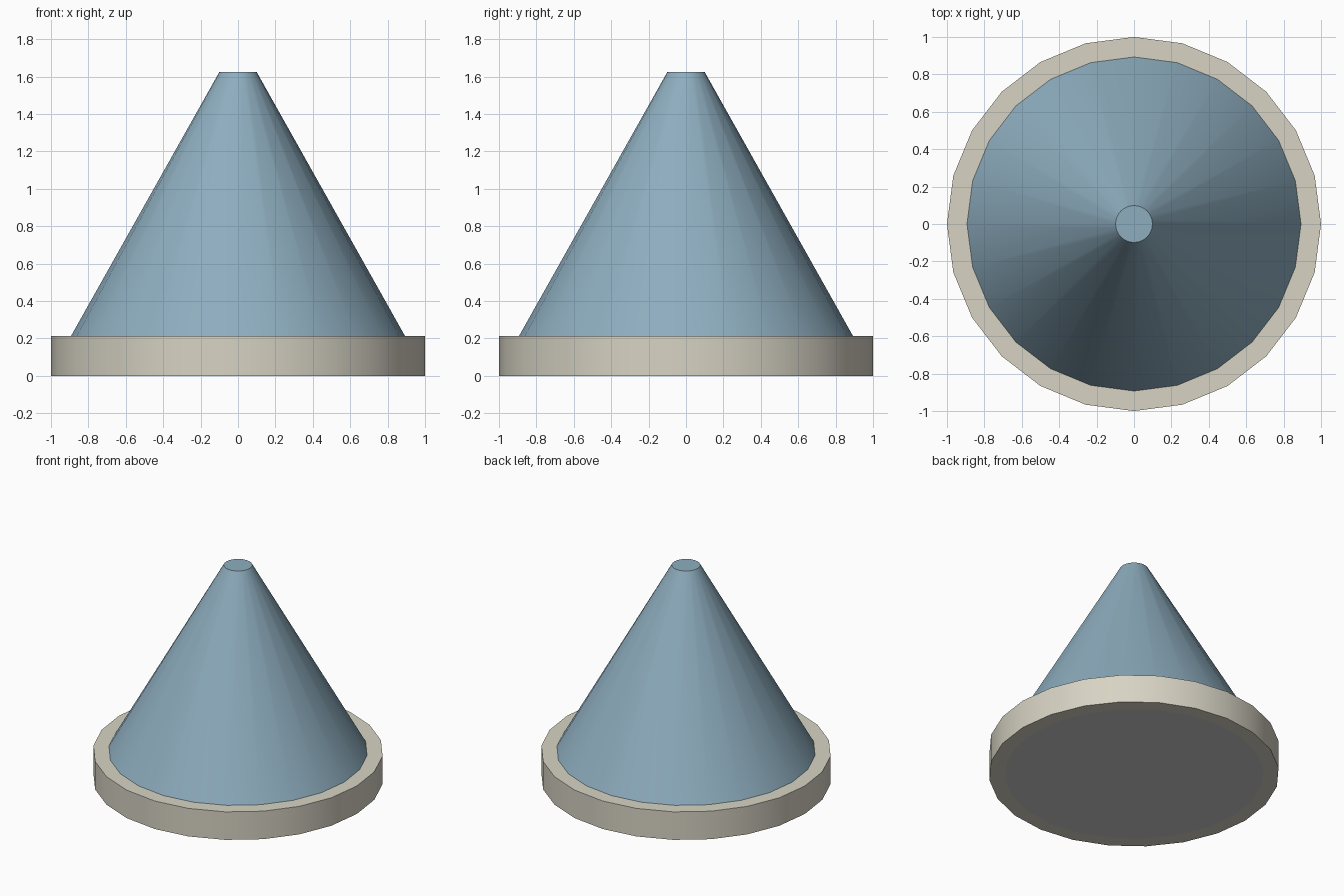
import bpy, bmesh
from math import cos, sin, pi, radians

if "Cube" in bpy.data.objects:
    bpy.data.objects.remove(bpy.data.objects["Cube"])

SIDES = 24


def material(name, rgb):
    m = bpy.data.materials.new(name)
    m.diffuse_color = (*rgb, 1)
    m.use_nodes = True
    m.node_tree.nodes["Principled BSDF"].inputs["Base Color"].default_value = m.diffuse_color
    return m


def revolve(name, profile, mat=None, cap_first=False, cap_last=False):
    """Spin (radius, z) points, listed bottom to top on the outside, about z."""
    bm = bmesh.new()
    rings = [[bm.verts.new((r * cos(2 * pi * i / SIDES), r * sin(2 * pi * i / SIDES), z))
              for i in range(SIDES)] for r, z in profile]
    for a, b in zip(rings, rings[1:]):
        for i in range(SIDES):
            j = (i + 1) % SIDES
            bm.faces.new((a[i], a[j], b[j], b[i]))
    if cap_first:
        bm.faces.new(rings[0][::-1])
    if cap_last:
        bm.faces.new(rings[-1])
    mesh = bpy.data.meshes.new(name)
    bm.to_mesh(mesh)
    bm.free()
    obj = bpy.data.objects.new(name, mesh)
    bpy.context.collection.objects.link(obj)
    if mat:
        mesh.materials.append(mat)
    bpy.ops.object.select_all(action='DESELECT')
    obj.select_set(True)
    bpy.context.view_layer.objects.active = obj
    bpy.ops.object.shade_smooth_by_angle(angle=radians(30))
    return obj


blue = material("blue", (0.27, 0.42, 0.52))
cream = material("cream", (0.68, 0.65, 0.55))

# Base rim: underside ring, outer wall, top ledge
revolve("base_rim", [(0.893, 0), (1, 0), (1, 0.213), (0.893, 0.213)], cream)

# Truncated cone with a flat tip
revolve("cone_body", [(0.893, 0.213), (0.099, 1.626)], blue, cap_last=True)

# Grey disc closing the underside
revolve("bottom_disc", [(0.893, 0)], cap_first=True)
